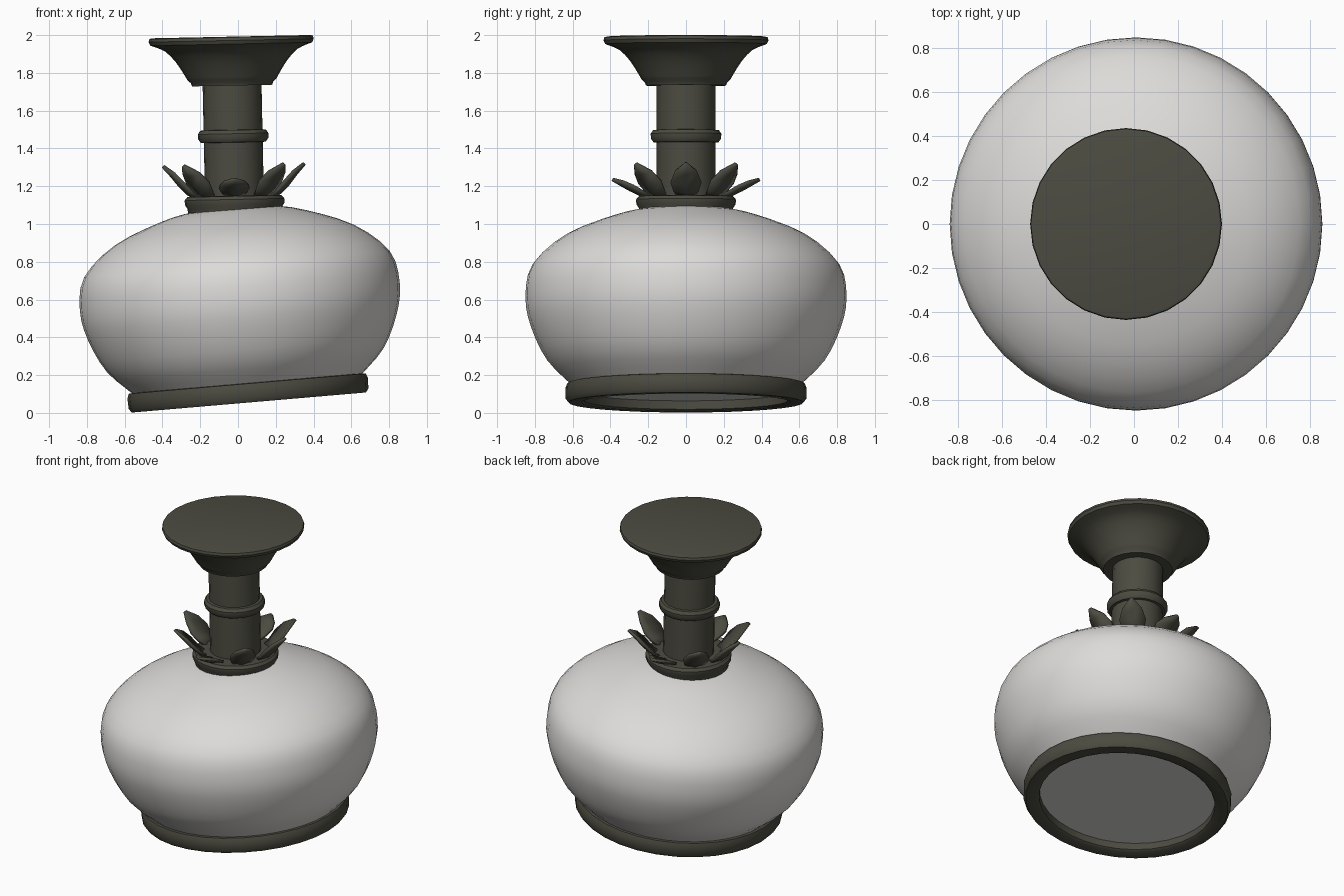
import bpy, bmesh, math
from mathutils import Matrix, Vector

if "Cube" in bpy.data.objects:
    bpy.data.objects.remove(bpy.data.objects["Cube"])


def material(name, rgb):
    m = bpy.data.materials.new(name)
    m.diffuse_color = (*rgb, 1)
    m.use_nodes = True
    m.node_tree.nodes["Principled BSDF"].inputs["Base Color"].default_value = m.diffuse_color
    return m


METAL = material("dark olive metal", (0.072, 0.071, 0.053))
GLASS = material("off white glass", (0.72, 0.71, 0.69))

# Globe and foot ring lean about 5 degrees, the stem about 1 degree
BASE = Matrix.Translation((0.0575, 0, 0.055)) @ Matrix.Rotation(math.radians(-4.9), 4, 'Y')
UPPER = Matrix.Translation((-0.018, 0, 1.1)) @ Matrix.Rotation(math.radians(-1.2), 4, 'Y') \
    @ Matrix.Translation((0, 0, -1.1))


def smooth_curve(pts, steps=3):
    """Catmull-Rom through the profile points."""
    p = [Vector(q) for q in pts]
    p = [2 * p[0] - p[1]] + p + [2 * p[-1] - p[-2]]
    out = []
    for i in range(1, len(p) - 2):
        a, b, c, d = p[i - 1:i + 3]
        for s in range(steps):
            t = s / steps
            v = 0.5 * (2 * b + (c - a) * t + (2 * a - 5 * b + 4 * c - d) * t * t
                       + (3 * b - a - 3 * c + d) * t ** 3)
            out.append((max(v.x, 0), v.y))
    return out + [tuple(p[-2])]


def finish(name, bm, mat, matrix):
    bmesh.ops.recalc_face_normals(bm, faces=bm.faces)
    me = bpy.data.meshes.new(name)
    bm.to_mesh(me)
    bm.free()
    me.transform(matrix)
    me.materials.append(mat)
    ob = bpy.data.objects.new(name, me)
    bpy.context.collection.objects.link(ob)
    return ob


def lathe(name, profile, mat, matrix, sides=32, closed=False):
    """Turn (radius, height) points around z."""
    bm = bmesh.new()
    rings = []
    for r, z in profile:
        if r < 1e-4:
            rings.append([bm.verts.new((0, 0, z))] * sides)
        else:
            rings.append([bm.verts.new((r * math.cos(2 * math.pi * i / sides),
                                        r * math.sin(2 * math.pi * i / sides), z))
                          for i in range(sides)])
    pairs = list(zip(rings, rings[1:]))
    if closed:
        pairs.append((rings[-1], rings[0]))
    for a, b in pairs:
        for i in range(sides):
            j = (i + 1) % sides
            bm.faces.new(list(dict.fromkeys((a[i], a[j], b[j], b[i]))))
    return finish(name, bm, mat, matrix)


# Glass globe with a flat underside recessed in the foot ring
globe_side = smooth_curve([(0.60, 0.09), (0.735, 0.225), (0.82, 0.40), (0.85, 0.56), (0.812, 0.735),
                           (0.635, 0.89), (0.38, 0.992), (0.2, 1.03), (0, 1.04)])
lathe("glass_globe", [(0, 0.055), (0.56, 0.055)] + globe_side, GLASS, BASE, 40)

# Foot ring
lathe("foot_ring", [(0.54, 0.01), (0.555, 0), (0.622, 0), (0.637, 0.02), (0.639, 0.075),
                    (0.63, 0.1), (0.60, 0.104), (0.54, 0.09)], METAL, BASE, 32, True)

# Stem, bead and collar
lathe("stem", [(0, 1.06), (0.156, 1.06), (0.156, 1.75), (0, 1.75)], METAL, UPPER, 20)
lathe("stem_bead", [(0.14, 1.43), (0.172, 1.433), (0.186, 1.452), (0.187, 1.478),
                    (0.174, 1.497), (0.14, 1.5)], METAL, UPPER, 20, True)
lathe("collar", [(0, 1.04), (0.245, 1.04), (0.25, 1.085), (0.263, 1.105), (0.264, 1.13),
                 (0.25, 1.147), (0.2, 1.15), (0, 1.15)], METAL, UPPER, 28)

# Flared top cup
flare = smooth_curve([(0.235, 1.765), (0.255, 1.80), (0.297, 1.865), (0.35, 1.92), (0.405, 1.945)], 2)
lathe("top_cup", [(0, 1.733), (0.212, 1.733), (0.218, 1.75)] + flare
      + [(0.428, 1.953), (0.437, 1.972), (0.433, 1.988), (0.42, 1.992), (0, 1.992)], METAL, UPPER, 28)


def leaf(name, angle, path):
    """Cupped pointed leaf along (radius, height) points."""
    bm = bmesh.new()
    widths = (0.045, 0.066, 0.08, 0.058, 0.006)
    rows = []
    for (r, z), w in zip(path, widths):
        cup = w * 0.2
        rows.append([bm.verts.new((r - cup, -w, z + cup)), bm.verts.new((r, 0, z)),
                     bm.verts.new((r - cup, w, z + cup))])
    for a, b in zip(rows, rows[1:]):
        for i in range(2):
            bm.faces.new((a[i], a[i + 1], b[i + 1], b[i]))
    ob = finish(name, bm, METAL, UPPER @ Matrix.Rotation(angle, 4, 'Z'))
    mod = ob.modifiers.new("thickness", 'SOLIDIFY')
    mod.thickness = 0.018
    mod.offset = 0


# Eight leaves, the front and back ones bent lower
TALL = [(0.20, 1.135), (0.245, 1.165), (0.285, 1.205), (0.33, 1.262), (0.375, 1.313)]
LOW = [(0.20, 1.14), (0.25, 1.16), (0.295, 1.182), (0.345, 1.21), (0.39, 1.236)]
for k in range(8):
    leaf(f"leaf_{k + 1}", k * math.pi / 4, LOW if k in (2, 6) else TALL)

# Smooth shading with crisp edges
for ob in bpy.context.collection.objects:
    ob.select_set(True)
    bpy.context.view_layer.objects.active = ob
bpy.ops.object.shade_smooth_by_angle(angle=math.radians(35))
